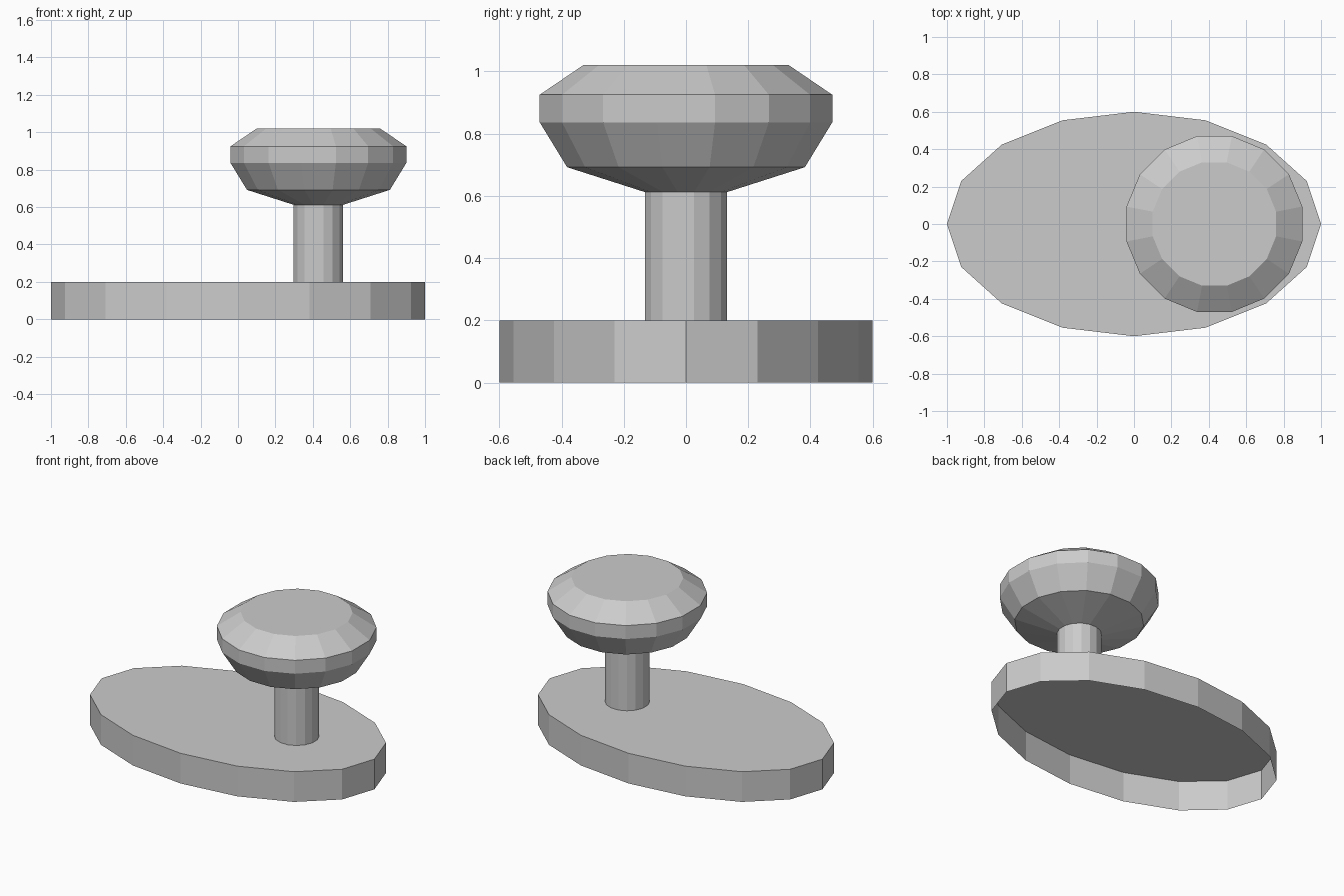
import bpy, bmesh
from math import cos, sin, pi

if "Cube" in bpy.data.objects:
    bpy.data.objects.remove(bpy.data.objects["Cube"])

SIDES = 16


def make_stack(name, rings, center_x=0.0, turn=0.0):
    """Join stacked (x radius, y radius, z) rings; cap the top, leave the bottom open."""
    bm = bmesh.new()
    previous = None
    for rx, ry, z in rings:
        loop = [bm.verts.new((center_x + rx * cos(2 * pi * i / SIDES + turn),
                              ry * sin(2 * pi * i / SIDES + turn), z))
                for i in range(SIDES)]
        if previous:
            for i in range(SIDES):
                j = (i + 1) % SIDES
                bm.faces.new((previous[i], previous[j], loop[j], loop[i]))
        previous = loop
    bm.faces.new(previous)
    mesh = bpy.data.meshes.new(name)
    bm.to_mesh(mesh)
    bm.free()
    obj = bpy.data.objects.new(name, mesh)
    bpy.context.collection.objects.link(obj)
    return obj


# Oval base plate, hollow underneath
make_stack("base_plate", [(1.0, 0.6, 0.0), (1.0, 0.6, 0.2)])

# Stem and faceted knob in one profile: (distance to flat side, height)
profile = [(0.132, 0.2), (0.132, 0.612), (0.382, 0.692),
           (0.47, 0.836), (0.47, 0.925), (0.33, 1.02)]
half_step = pi / SIDES
make_stack("stem_and_knob",
           [(r / cos(half_step), r / cos(half_step), z) for r, z in profile],
           center_x=0.43, turn=half_step)
